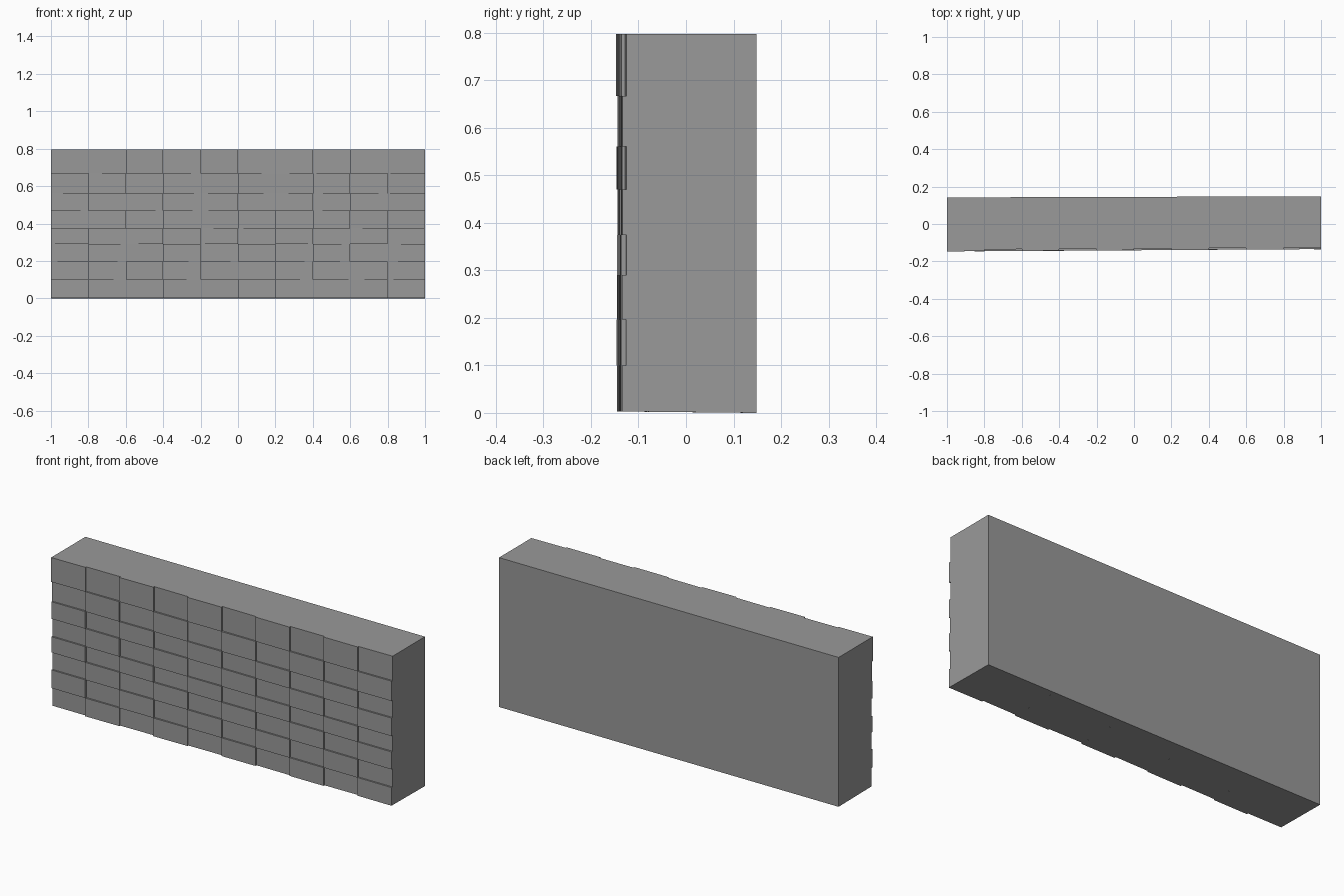
import bpy, bmesh, random

if "Cube" in bpy.data.objects:
    bpy.data.objects.remove(bpy.data.objects["Cube"])

random.seed(4)
COLS = 10
ZS = [0.003, 0.1, 0.197, 0.29, 0.374, 0.47, 0.561, 0.667, 0.797]
ROWS = len(ZS) - 1
XS = [-1 + 2 * i / COLS for i in range(COLS + 1)]


def back_y(x):
    return 0.145 + 0.003 * x


# Corner depths of each slightly tilted stone, in checkerboard relief
cells = {}
for c in range(COLS):
    for r in range(ROWS):
        side = 1 if (c + ROWS - 1 - r) % 2 == 0 else -1
        slope = random.uniform(-0.002, 0.002)
        corners = []
        for dx, dz in ((0, 0), (1, 0), (1, 1), (0, 1)):
            x = XS[c + dx]
            y = -0.136 + 0.006 * x - side * 0.0042 + slope * (dx - 0.5)
            corners.append((x, y, ZS[r + dz]))
        cells[c, r] = corners

bm = bmesh.new()


def face(points):
    bm.faces.new([bm.verts.new(p) for p in points])


# Stone faces and the little steps between neighbours
for (c, r), (bl, br, tr, tl) in cells.items():
    face((bl, br, tr, tl))
    if c + 1 < COLS:
        n = cells[c + 1, r]
        face((br, n[0], n[3], tr))
    if r + 1 < ROWS:
        n = cells[c, r + 1]
        face((tl, tr, n[1], n[0]))

# End faces, top and bottom following the stepped stone edges
for r in range(ROWS):
    for c, a, b in ((0, 3, 0), (COLS - 1, 1, 2)):
        p, q = cells[c, r][a], cells[c, r][b]
        back = [(v[0], back_y(v[0]), 0 if v[2] < 0.01 else v[2]) for v in (q, p)]
        face((p, back[1], back[0], q))
for c in range(COLS):
    for r, a, b in ((0, 0, 1), (ROWS - 1, 2, 3)):
        p, q = cells[c, r][a], cells[c, r][b]
        z = 0 if r == 0 else ZS[-1]
        face((q, p, (p[0], back_y(p[0]), z), (q[0], back_y(q[0]), z)))

# Flat back
face(((1, back_y(1), 0), (-1, back_y(-1), 0),
      (-1, back_y(-1), ZS[-1]), (1, back_y(1), ZS[-1])))

bmesh.ops.remove_doubles(bm, verts=bm.verts, dist=0.00005)
bmesh.ops.recalc_face_normals(bm, faces=bm.faces)
# Merge the coplanar strips
bmesh.ops.dissolve_limit(bm, angle_limit=0.001, verts=bm.verts, edges=bm.edges)
mesh = bpy.data.meshes.new("stone_wall")
bm.to_mesh(mesh)
bm.free()

# Dark grey stone
stone = bpy.data.materials.new("dark_stone")
stone.diffuse_color = (0.32, 0.32, 0.32, 1)
stone.use_nodes = True
stone.node_tree.nodes["Principled BSDF"].inputs["Base Color"].default_value = stone.diffuse_color
mesh.materials.append(stone)
wall = bpy.data.objects.new("stone_wall", mesh)
bpy.context.collection.objects.link(wall)
